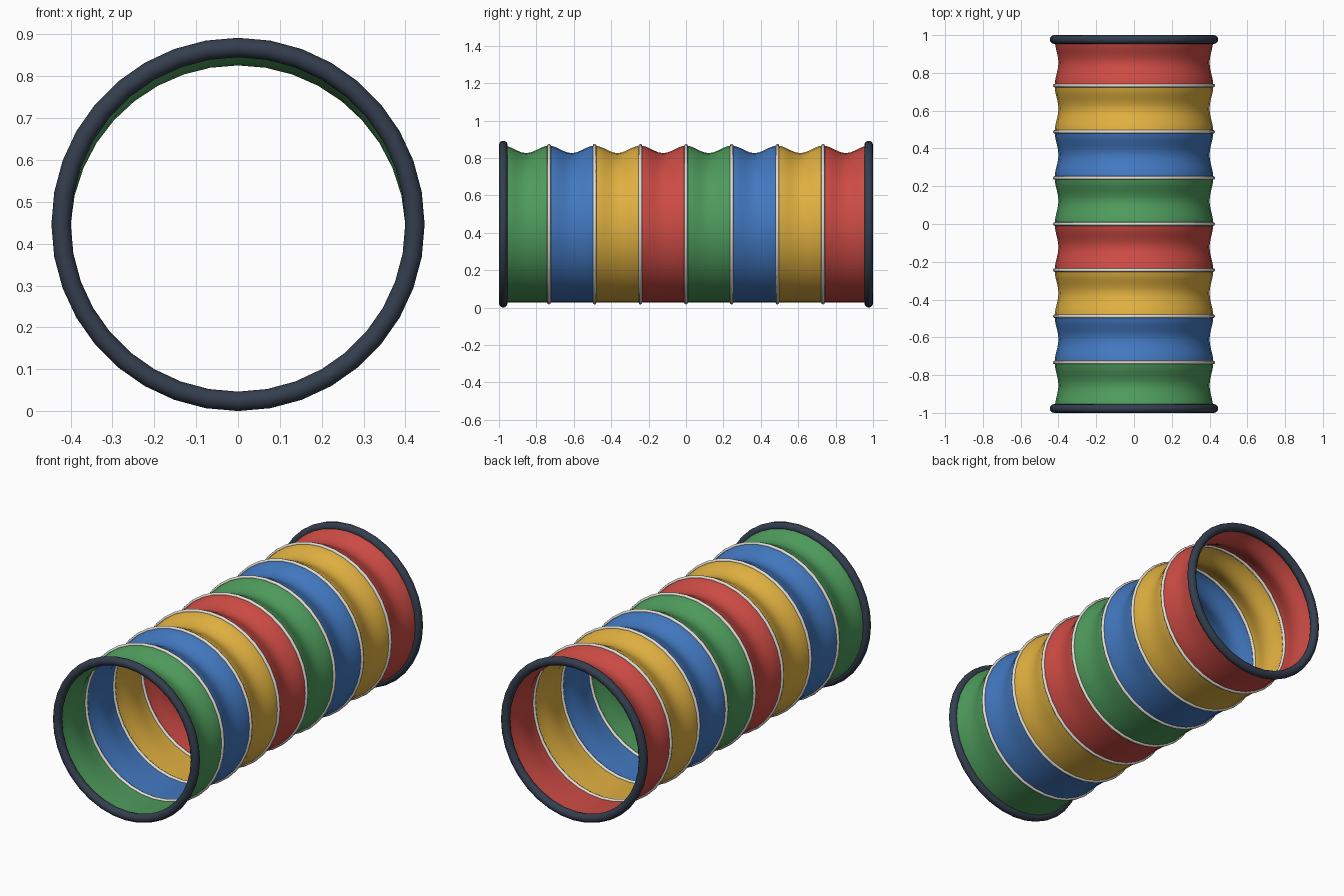
import bpy, bmesh, math

if "Cube" in bpy.data.objects:
    bpy.data.objects.remove(bpy.data.objects["Cube"])

SIDES = 36        # segments around the tunnel
PANELS = 8        # fabric panels along the tunnel
STEPS = 10        # rows along each panel
RIM_MINOR = 0.0232
HALF = 1.0 - RIM_MINOR
R = 0.42          # fabric radius at the hoops
CZ = 0.446        # height of the tunnel axis
SAG = 0.04        # fabric droop at the top, fading to none on the floor


def material(name, rgb):
    lin = [(c / 255 / 12.92) if c < 10 else ((c / 255 + 0.055) / 1.055) ** 2.4 for c in rgb]
    m = bpy.data.materials.new(name)
    m.diffuse_color = (*lin, 1)
    m.use_nodes = True
    m.node_tree.nodes["Principled BSDF"].inputs["Base Color"].default_value = m.diffuse_color
    return m


green = material("green_fabric", (78, 155, 92))
blue = material("blue_fabric", (66, 120, 192))
yellow = material("yellow_fabric", (224, 176, 64))
red = material("red_fabric", (205, 75, 68))
navy = material("navy_rim", (52, 62, 78))
cream = material("cream_hoop", (225, 222, 212))


def ring(name, y, major, minor, sections, mat):
    bpy.ops.mesh.primitive_torus_add(
        major_segments=SIDES, minor_segments=sections, major_radius=major,
        minor_radius=minor, location=(0, y, CZ), rotation=(math.pi / 2, 0, 0))
    ob = bpy.context.object
    ob.name = name
    ob.data.materials.append(mat)
    bpy.ops.object.shade_smooth()


def panel(name, y0, y1, mat):
    bm = bmesh.new()
    rows = []
    for j in range(STEPS + 1):
        t = j / STEPS
        dip = SAG * (1 - math.cos(2 * math.pi * t)) / 2
        row = []
        for i in range(SIDES):
            a = 2 * math.pi * i / SIDES
            r = R - dip * (1 + math.sin(a)) / 2
            row.append(bm.verts.new((r * math.cos(a), y0 + (y1 - y0) * t, CZ + r * math.sin(a))))
        rows.append(row)
    for lo, hi in zip(rows, rows[1:]):
        for i in range(SIDES):
            k = (i + 1) % SIDES
            bm.faces.new((lo[i], hi[i], hi[k], lo[k])).smooth = True
    bmesh.ops.recalc_face_normals(bm, faces=bm.faces)
    me = bpy.data.meshes.new(name)
    bm.to_mesh(me)
    bm.free()
    me.materials.append(mat)
    bpy.context.collection.objects.link(bpy.data.objects.new(name, me))


# Fabric panels, front to back
pitch = 2 * HALF / PANELS
for n in range(PANELS):
    y = -HALF + n * pitch
    panel(f"fabric_panel_{n + 1}", y, y + pitch, (green, blue, yellow, red)[n % 4])

# Thin hoops at the seams
for n in range(1, PANELS):
    ring(f"seam_hoop_{n}", -HALF + n * pitch, R, 0.0095, 8, cream)

# Padded rims at both openings
ring("front_rim", -HALF, CZ - RIM_MINOR, RIM_MINOR, 12, navy)
ring("back_rim", HALF, CZ - RIM_MINOR, RIM_MINOR, 12, navy)
